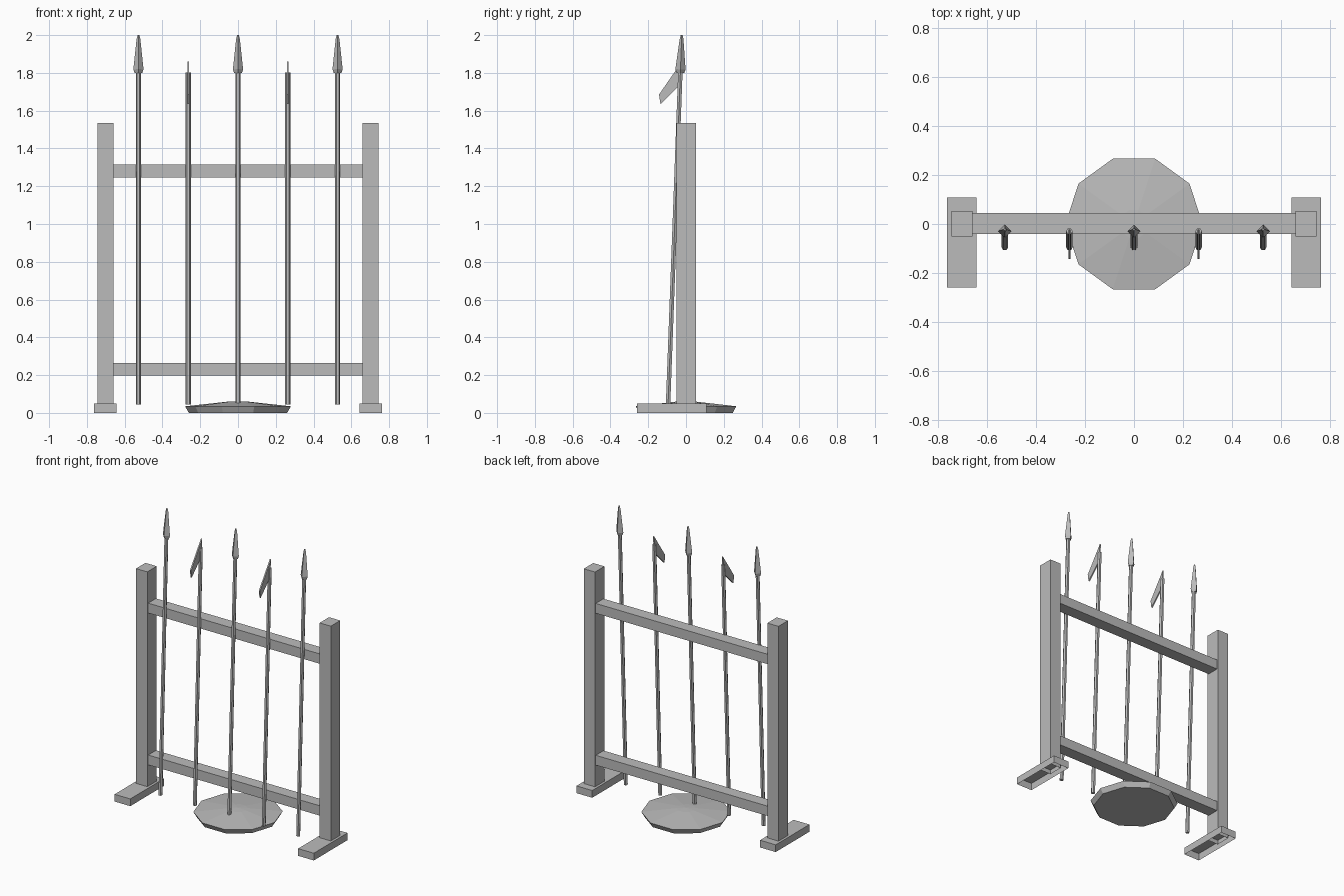
import bpy, bmesh, math
from mathutils import Matrix

if "Cube" in bpy.data.objects:
    bpy.data.objects.remove(bpy.data.objects["Cube"])

grey = bpy.data.materials.new("plain grey")
grey.use_nodes = True
colour = (0.5, 0.5, 0.5, 1)
grey.diffuse_color = colour
grey.node_tree.nodes["Principled BSDF"].inputs["Base Color"].default_value = colour


def finish(name, bm):
    mesh = bpy.data.meshes.new(name)
    bm.to_mesh(mesh)
    bm.free()
    mesh.materials.append(grey)
    obj = bpy.data.objects.new(name, mesh)
    bpy.context.collection.objects.link(obj)
    return obj


def box(name, low, high, open_bottom=False):
    bm = bmesh.new()
    bmesh.ops.create_cube(bm, size=1)
    for v in bm.verts:
        v.co = [h if c > 0 else l for c, l, h in zip(v.co, low, high)]
    if open_bottom:
        bm.normal_update()
        under = [f for f in bm.faces if f.normal.z < -0.9]
        bmesh.ops.delete(bm, geom=under, context="FACES_ONLY")
    return finish(name, bm)


def lathe(name, profile, sides):
    """Stack rings of (radius, height) and cap both ends."""
    bm = bmesh.new()
    rings = []
    for r, z in profile:
        angles = [math.tau * i / sides for i in range(sides)]
        rings.append([bm.verts.new((r * math.cos(a), r * math.sin(a), z)) for a in angles])
    for lower, upper in zip(rings, rings[1:]):
        for i in range(sides):
            j = (i + 1) % sides
            bm.faces.new((lower[i], lower[j], upper[j], upper[i]))
    bm.faces.new(rings[0][::-1])
    bm.faces.new(rings[-1])
    return finish(name, bm)


def plate(name, outline, x, thickness):
    """Thin plate with a (y, z) outline, centred on x."""
    bm = bmesh.new()
    face = bm.faces.new([bm.verts.new((x - thickness / 2, y, z)) for y, z in outline])
    out = bmesh.ops.extrude_face_region(bm, geom=[face])
    moved = [g for g in out["geom"] if isinstance(g, bmesh.types.BMVert)]
    bmesh.ops.translate(bm, verts=moved, vec=(thickness, 0, 0))
    bmesh.ops.recalc_face_normals(bm, faces=bm.faces)
    return finish(name, bm)


# Rack: hollow feet, posts and two rails
for side, x in (("left", 0.702), ("right", -0.702)):
    box(side + "_foot", (x - 0.06, -0.26, 0), (x + 0.06, 0.108, 0.05), True)
    box(side + "_post", (x - 0.043, -0.05, 0.02), (x + 0.043, 0.053, 1.535), True)
for name, z in (("lower_rail", 0.231), ("upper_rail", 1.281)):
    box(name, (-0.662, -0.04, z - 0.034), (0.662, 0.045, z + 0.034))

# Round shield lying on the ground
lathe("shield", [(0.26, 0), (0.28, 0.035), (0.06, 0.059), (0.005, 0.062)], 10)

# Leaning weapons: spears alternate with hooked blades
tilt = math.atan(0.037)
for i in range(5):
    x = (i - 2) * 0.2635
    lean = Matrix.Translation((x, -0.095, 0.045)) @ Matrix.Rotation(-tilt, 4, "X")
    pole = lathe(f"pole_{i + 1}", [(0.0135, 0), (0.0135, 1.757)], 6)
    pole.matrix_world = lean
    if i % 2 == 0:
        head = lathe(f"spear_head_{i + 1}",
                     [(0.02, 1.755), (0.027, 1.775), (0.01, 1.935), (0.005, 1.956)], 4)
        head.matrix_world = lean
    else:
        plate(f"hooked_blade_{i + 1}",
              [(-0.022, 1.86), (-0.143, 1.685), (-0.135, 1.635), (-0.03, 1.74)], x, 0.009)
